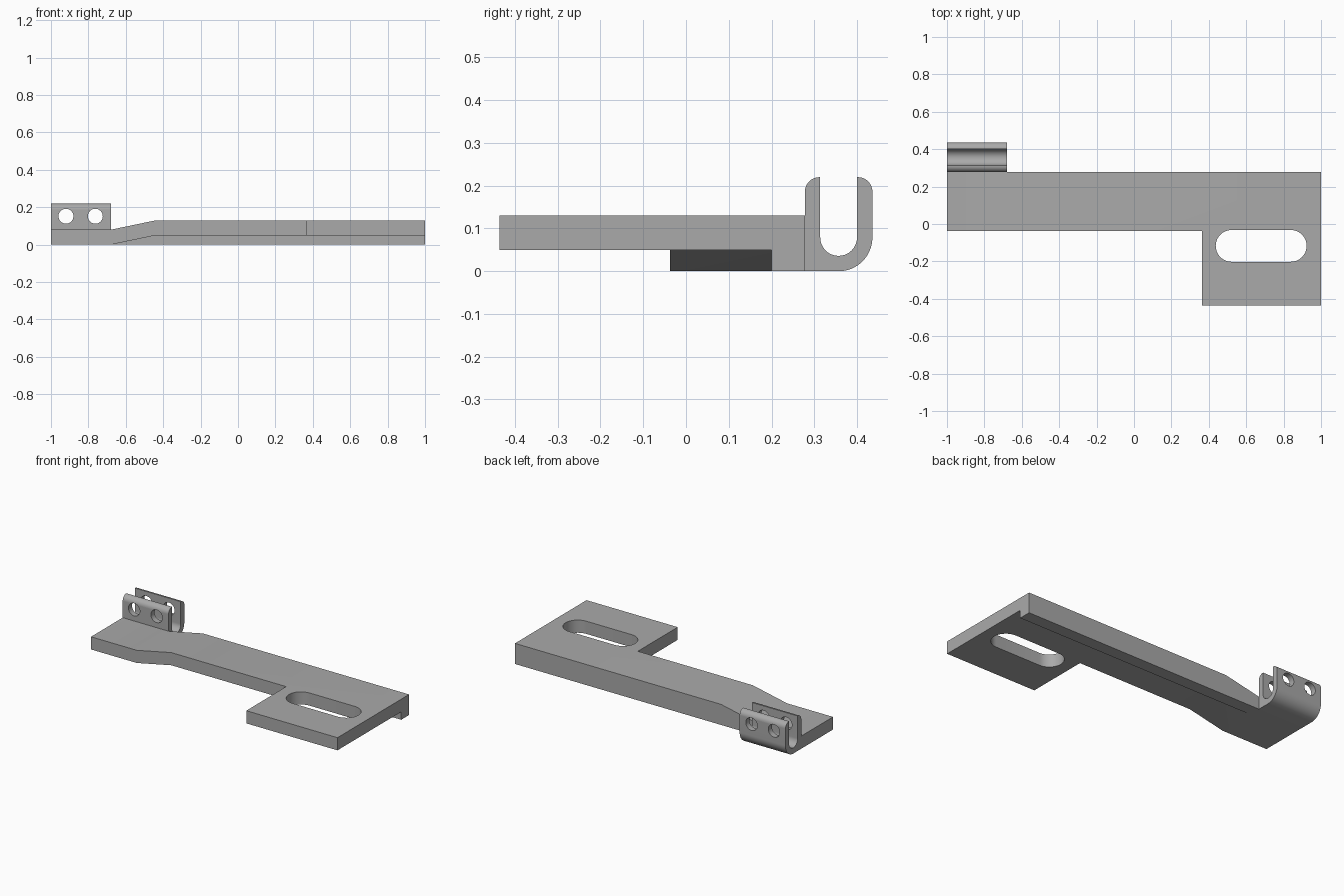
import bpy
import math
from mathutils import Matrix, Vector
import bmesh

cube = bpy.data.objects.get("Cube")
if cube:
    bpy.data.objects.remove(cube, do_unlink=True)

grey = bpy.data.materials.new("plain grey")
grey.use_nodes = True
grey.diffuse_color = (0.4, 0.4, 0.4, 1)
grey.node_tree.nodes["Principled BSDF"].inputs["Base Color"].default_value = (0.4, 0.4, 0.4, 1)

# Each axis maps profile coordinates (u, v) and depth w into space
PLACE = {
    "x": lambda u, v, w: (w, u, v),
    "y": lambda u, v, w: (u, w, v),
    "z": lambda u, v, w: (u, v, w),
}


def prism(name, outline, axis, start, end):
    """Extrude a closed outline along an axis."""
    bm = bmesh.new()
    place = PLACE[axis]
    face = bm.faces.new([bm.verts.new(place(u, v, start)) for u, v in outline])
    swept = bmesh.ops.extrude_face_region(bm, geom=[face])
    verts = [g for g in swept["geom"] if isinstance(g, bmesh.types.BMVert)]
    bmesh.ops.translate(bm, verts=verts, vec=place(0, 0, end - start))
    bmesh.ops.recalc_face_normals(bm, faces=bm.faces)
    mesh = bpy.data.meshes.new(name)
    bm.to_mesh(mesh)
    bm.free()
    mesh.materials.append(grey)
    obj = bpy.data.objects.new(name, mesh)
    bpy.context.collection.objects.link(obj)
    return obj


def arc(cu, cv, r, a0, a1, steps=12):
    """Points on an arc, angles in degrees."""
    angles = [math.radians(a0 + (a1 - a0) * i / steps) for i in range(steps + 1)]
    return [(cu + r * math.cos(a), cv + r * math.sin(a)) for a in angles]


def combine(target, other, operation):
    """Apply a boolean and discard the second solid."""
    mod = target.modifiers.new(operation, "BOOLEAN")
    mod.operation = operation
    mod.solver = "EXACT"
    mod.object = other
    activate(target)
    bpy.ops.object.modifier_apply(modifier=mod.name)
    bpy.data.objects.remove(other, do_unlink=True)


def activate(obj):
    bpy.ops.object.select_all(action="DESELECT")
    obj.select_set(True)
    bpy.context.view_layer.objects.active = obj


LEFT, RIGHT = -1.0, 1.0
BEND_LOW, BEND_HIGH = -0.68, -0.44
THICK, RISE = 0.08, 0.05
TOP = RISE + THICK
FRONT, BACK, REAR = -0.038, 0.278, 0.436

# Stepped bar with a bent underside
upper = [(RIGHT, TOP), (BEND_HIGH, TOP), (BEND_LOW, THICK), (LEFT, THICK)]
bracket = prism("bracket_plate",
                [(LEFT, 0), (BEND_LOW, 0), (BEND_HIGH, RISE), (RIGHT, RISE)] + upper,
                "y", FRONT, 0.2)

# Flat-bottomed stiffening rib along the back edge
rib = prism("back_rib", [(LEFT, 0), (RIGHT, 0)] + upper, "y", 0.2, BACK)
combine(bracket, rib, "UNION")

# Mounting pad at the front
pad = prism("mounting_pad", [(0.363, -REAR), (RIGHT, -REAR), (RIGHT, FRONT), (0.363, FRONT)],
            "z", RISE, TOP)
combine(bracket, pad, "UNION")

# Long rounded slot through the pad
slot = prism("slot_cutter",
             arc(0.838, -0.117, 0.085, -90, 90, 20) + arc(0.522, -0.117, 0.085, 90, 270, 20),
             "z", 0, 0.3)
combine(bracket, slot, "DIFFERENCE")

# U-shaped hook: outer edge, then the round-bottomed channel
HOOK_TOP, ROUND = 0.22, 0.034
IN_FRONT, IN_BACK = 0.314, 0.4
MID = (IN_FRONT + IN_BACK) / 2
CURVE = REAR - MID
hook_outline = (
    [(BACK, 0)]
    + arc(MID, CURVE, CURVE, -90, 0, 16)
    + arc(REAR - ROUND, HOOK_TOP - ROUND, ROUND, 0, 90)
    + [(IN_BACK, HOOK_TOP)]
    + arc(MID, CURVE, IN_BACK - MID, 0, -180, 24)
    + [(IN_FRONT, HOOK_TOP)]
    + arc(BACK + ROUND, HOOK_TOP - ROUND, ROUND, 90, 180)
)
hook = prism("u_hook", hook_outline, "x", LEFT, BEND_LOW)

# Two cross holes through both hook arms
for x in (-0.92, -0.763):
    hole = prism("hole_cutter", arc(x, 0.152, 0.04, 0, 348.75, 31), "y", 0.2, 0.5)
    combine(hook, hole, "DIFFERENCE")

for obj in (bracket, hook):
    activate(obj)
    bpy.ops.object.shade_smooth_by_angle(angle=math.radians(30))
